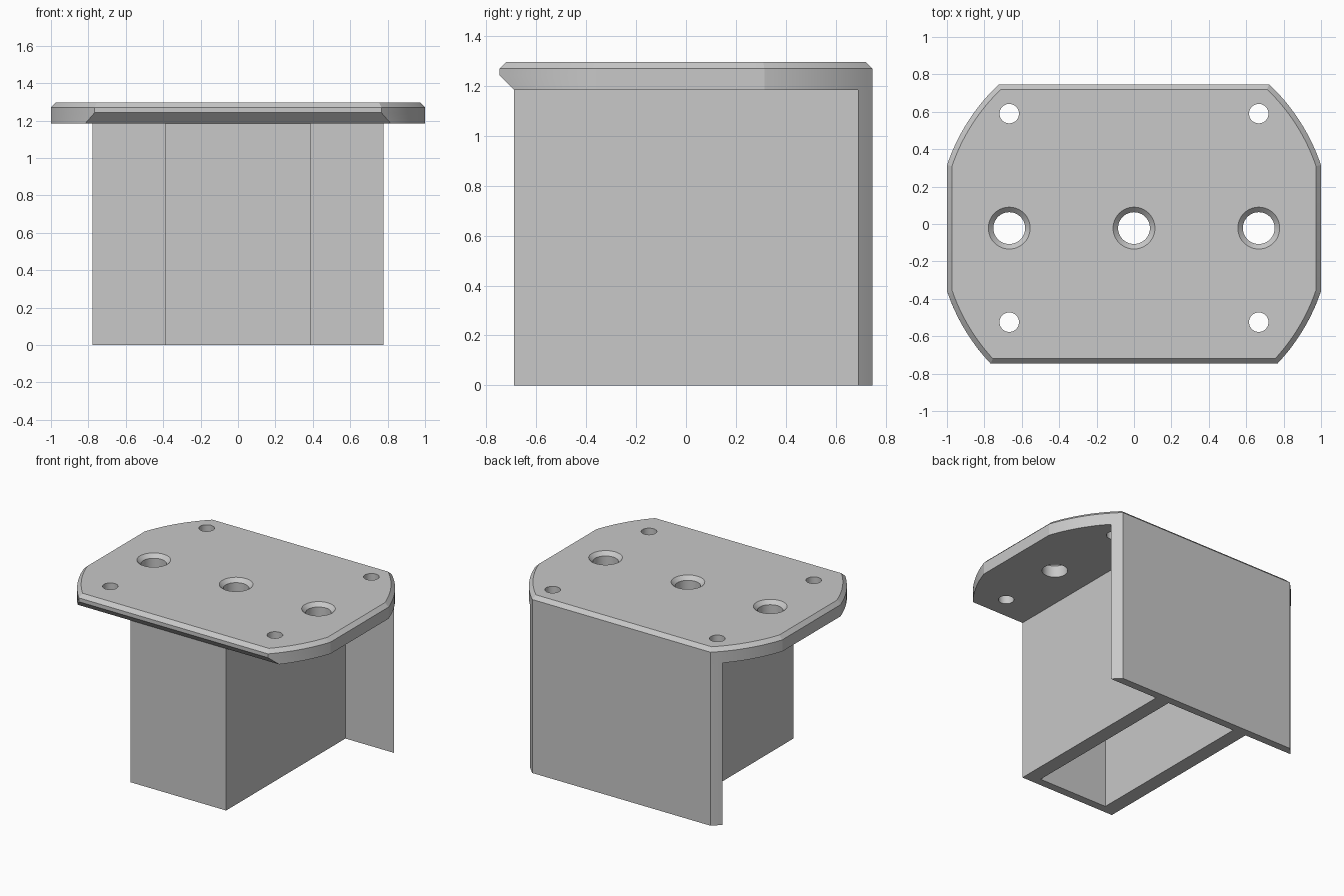
import bpy, bmesh
from math import sin, cos, pi, asin, acos

cube = bpy.data.objects.get("Cube")
if cube:
    bpy.data.objects.remove(cube, do_unlink=True)

# Main dimensions
TOP, UNDER, BEVEL = 1.297, 1.185, 0.027
HALF_W, HALF_D, INNER_D = 1.0, 0.747, 0.69
RADIUS, CY = 1.055, -0.022   # shared corner arc and its centre in y

grey = bpy.data.materials.new("light grey")
grey.use_nodes = True
grey.diffuse_color = (0.58, 0.58, 0.58, 1)
grey.node_tree.nodes["Principled BSDF"].inputs["Base Color"].default_value = grey.diffuse_color


def loft(name, rings):
    """Solid from (points, z) rings, bottom to top, closed at both ends."""
    bm = bmesh.new()
    loops = [[bm.verts.new((x, y, z)) for x, y in pts] for pts, z in rings]
    bm.faces.new(loops[0][::-1])
    bm.faces.new(loops[-1])
    for a, b in zip(loops, loops[1:]):
        n = len(a)
        for i in range(n):
            j = (i + 1) % n
            bm.faces.new((a[i], a[j], b[j], b[i]))
    bmesh.ops.recalc_face_normals(bm, faces=bm.faces)
    mesh = bpy.data.meshes.new(name)
    bm.to_mesh(mesh)
    bm.free()
    mesh.materials.append(grey)
    obj = bpy.data.objects.new(name, mesh)
    bpy.context.collection.objects.link(obj)
    return obj


def activate(obj):
    bpy.ops.object.select_all(action="DESELECT")
    obj.select_set(True)
    bpy.context.view_layer.objects.active = obj


def arc(r, a0, a1, n=16):
    return [(r * cos(a0 + (a1 - a0) * i / n), CY + r * sin(a0 + (a1 - a0) * i / n))
            for i in range(n + 1)]


def mirrored(right):
    """Complete an outline from its right half, front to back."""
    return right + [(-x, y) for x, y in reversed(right)]


def plate_outline(inset=0.0, front=HALF_D):
    r = RADIUS - inset
    side = acos((HALF_W - inset) / r)
    front_angle = asin((-front + inset - CY) / r)
    back_angle = asin((HALF_D - inset - CY) / r)
    return mirrored(arc(r, front_angle, -side) + arc(r, side, back_angle))


def circle(x, y, r, n=48):
    return [(x + r * cos(2 * pi * i / n), y + r * sin(2 * pi * i / n)) for i in range(n)]


# Top plate: bevelled rim, undercut along the front edge
plate = loft("top_plate", [
    (plate_outline(front=INNER_D), UNDER),
    (plate_outline(), UNDER + HALF_D - INNER_D),
    (plate_outline(), TOP - BEVEL),
    (plate_outline(BEVEL), TOP),
])

# Three countersunk holes and four small corner holes
cutters = []
for x in (-0.667, 0, 0.667):
    cutters.append(loft("countersunk_cutter", [
        (circle(x, CY, r), z) for r, z in
        ((0.085, 1.1), (0.085, TOP - BEVEL), (0.112, TOP), (0.162, TOP + 0.05))]))
for x in (-0.667, 0.667):
    for y in (-0.525, 0.59):
        cutters.append(loft("screw_hole_cutter", [
            (circle(x, y, 0.052), 1.1), (circle(x, y, 0.052), 1.4)]))
for cutter in cutters:
    cutter.hide_render = True
    activate(plate)
    mod = plate.modifiers.new("hole", "BOOLEAN")
    mod.operation = "DIFFERENCE"
    mod.object = cutter
    bpy.ops.object.modifier_apply(modifier=mod.name)
    bpy.data.objects.remove(cutter, do_unlink=True)

# Back panel with ends following the plate's corner arc
ends = arc(RADIUS, asin((INNER_D - CY) / RADIUS), asin((HALF_D - CY) / RADIUS), 4)
panel = loft("back_panel", [(mirrored(ends), 0), (mirrored(ends), UNDER)])

# Hollow sleeve, open below and closed at the back by the panel
wall = [(0.28, INNER_D), (0.28, -0.63), (-0.28, -0.63), (-0.28, INNER_D),
        (-0.387, INNER_D), (-0.387, -INNER_D), (0.387, -INNER_D), (0.387, INNER_D)]
sleeve = loft("sleeve", [(wall[::-1], 0), (wall[::-1], UNDER)])

for obj in (plate, panel, sleeve):
    activate(obj)
    bpy.ops.object.shade_smooth_by_angle(angle=0.24)
